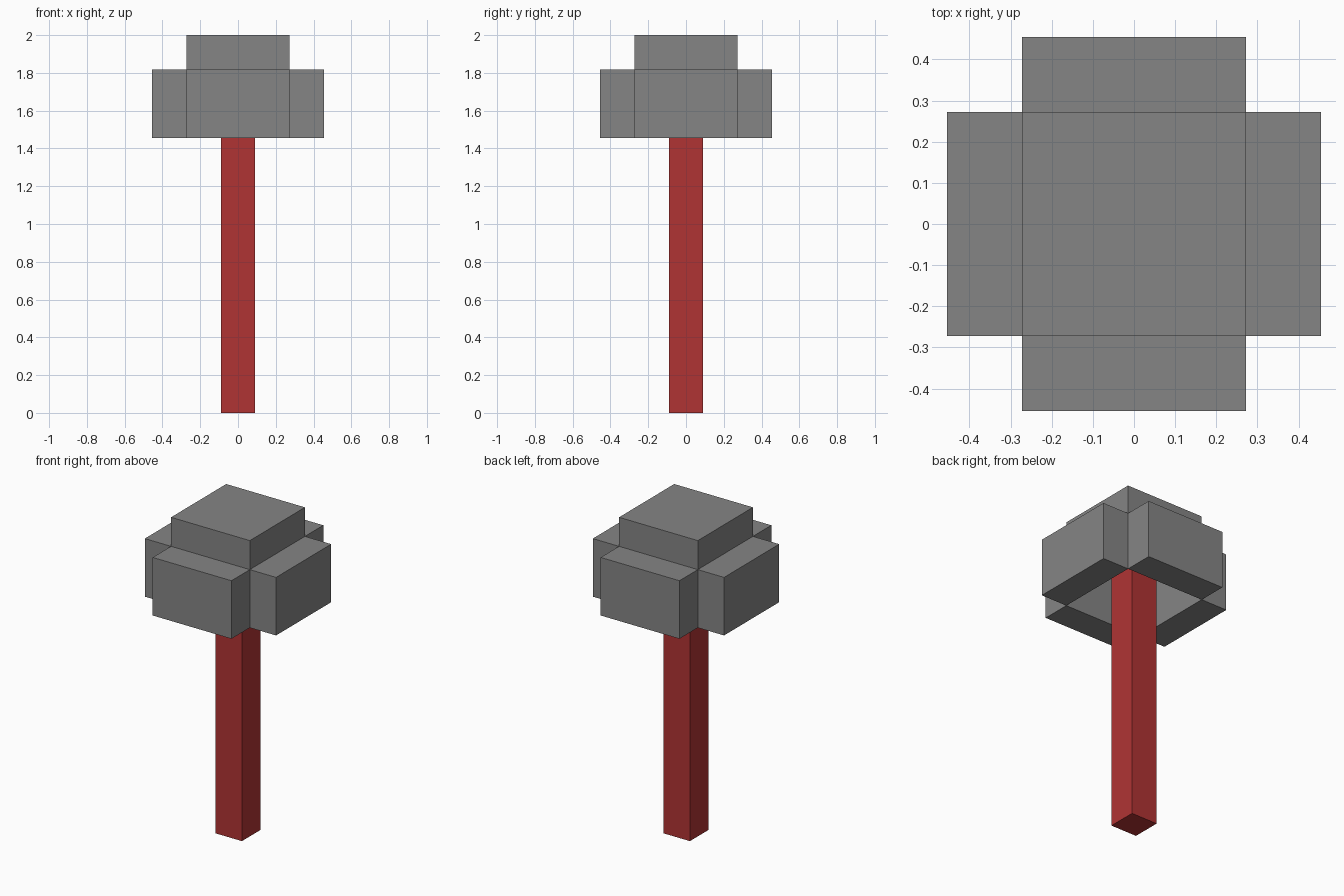
import bpy
from mathutils import Vector

default = bpy.data.objects.get("Cube")
if default:
    bpy.data.objects.remove(default, do_unlink=True)

U = 2 / 22  # one block unit


def material(name, colour):
    mat = bpy.data.materials.new(name)
    mat.use_nodes = True
    mat.diffuse_color = colour
    mat.node_tree.nodes["Principled BSDF"].inputs["Base Color"].default_value = colour
    return mat


def box(name, low, high, mat):
    """Flat-shaded box between two corners given in block units."""
    low, high = Vector(low) * U, Vector(high) * U
    bpy.ops.mesh.primitive_cube_add(size=1, location=(low + high) / 2)
    obj = bpy.context.object
    obj.name = name
    obj.scale = high - low
    bpy.ops.object.transform_apply(location=False, rotation=False, scale=True)
    obj.data.materials.append(mat)
    return obj


grey = material("stone grey", (0.235, 0.235, 0.235, 1))
red = material("handle red", (0.434, 0.034, 0.034, 1))

# Handle runs up through the open underside of the head
box("handle", (-1, -1, 0), (1, 1, 20), red)

# Cap closes the top of the hollow head
box("head_cap", (-3, -3, 20), (3, 3, 22), grey)

# Four slabs around the hollow centre
for side, s in (("left", 1), ("right", -1)):
    x = sorted((3 * s, 5 * s))
    box(f"head_{side}_slab", (x[0], -3, 16), (x[1], 3, 20), grey)
for side, s in (("back", 1), ("front", -1)):
    y = sorted((3 * s, 5 * s))
    box(f"head_{side}_slab", (-3, y[0], 16), (3, y[1], 20), grey)
